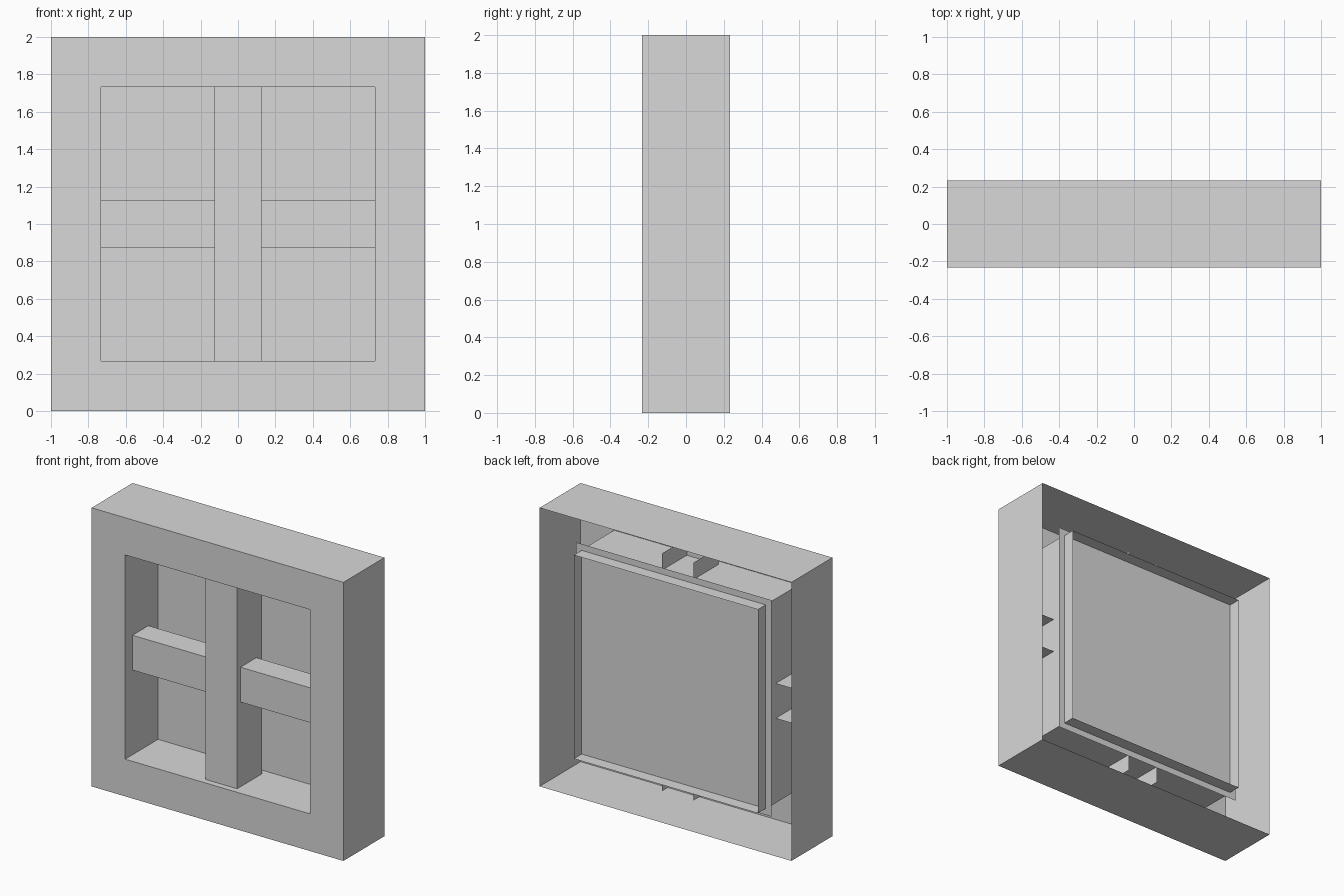
import bpy
import bmesh

cube = bpy.data.objects.get("Cube")
if cube:
    bpy.data.objects.remove(cube, do_unlink=True)

grey = bpy.data.materials.new("plain grey")
grey.use_nodes = True
grey.diffuse_color = (0.69, 0.69, 0.69, 1)
grey.node_tree.nodes["Principled BSDF"].inputs["Base Color"].default_value = (0.69, 0.69, 0.69, 1)

MID = 1.0        # height of the window centre
DEPTH = 0.2325   # half depth of the frame
OPEN = 0.733     # half width of the opening
GLASS = 0.14     # where the pane sheet sits
REACH = 0.853    # half length of the glazing bars


def square(bm, half_x, half_z, y):
    """Ring of four corners facing the front."""
    signs = ((-1, -1), (1, -1), (1, 1), (-1, 1))
    return [bm.verts.new((sx * half_x, y, MID + sz * half_z)) for sx, sz in signs]


def bridge(bm, a, b, sides=range(4)):
    """Join two rings with quads on the chosen sides."""
    for i in sides:
        j = (i + 1) % 4
        bm.faces.new((a[i], b[i], b[j], a[j]))


def finish(name, bm):
    bmesh.ops.recalc_face_normals(bm, faces=bm.faces)
    mesh = bpy.data.meshes.new(name)
    bm.to_mesh(mesh)
    bm.free()
    mesh.materials.append(grey)
    obj = bpy.data.objects.new(name, mesh)
    bpy.context.collection.objects.link(obj)


# Hollow frame: outer walls, front face and the walls of the opening
bm = bmesh.new()
rings = [square(bm, 1, 1, DEPTH), square(bm, 1, 1, -DEPTH),
         square(bm, OPEN, OPEN, -DEPTH), square(bm, OPEN, OPEN, GLASS)]
for a, b in zip(rings, rings[1:]):
    bridge(bm, a, b)
finish("window_frame", bm)


# Glazing bars: channels open at the back and at both ends
def bar(name, half_x, half_z, front, back, sides):
    bm = bmesh.new()
    face = square(bm, half_x, half_z, front)
    rear = square(bm, half_x, half_z, back)
    bm.faces.new(face)
    bridge(bm, face, rear, sides)
    finish(name, bm)


bar("upright_bar", 0.125, REACH, -0.188, 0.095, (1, 3))
bar("cross_bar", REACH, 0.125, -0.15, 0.03, (0, 2))

# Pane sheet: flat and slightly wider than the opening
bm = bmesh.new()
bm.faces.new(square(bm, 0.777, 0.777, GLASS))
finish("pane_sheet", bm)

# Upright rim around the back of the sheet, open behind like a tray
bm = bmesh.new()
bridge(bm, square(bm, 0.731, 0.731, GLASS), square(bm, 0.731, 0.731, 0.228))
finish("back_rim", bm)
